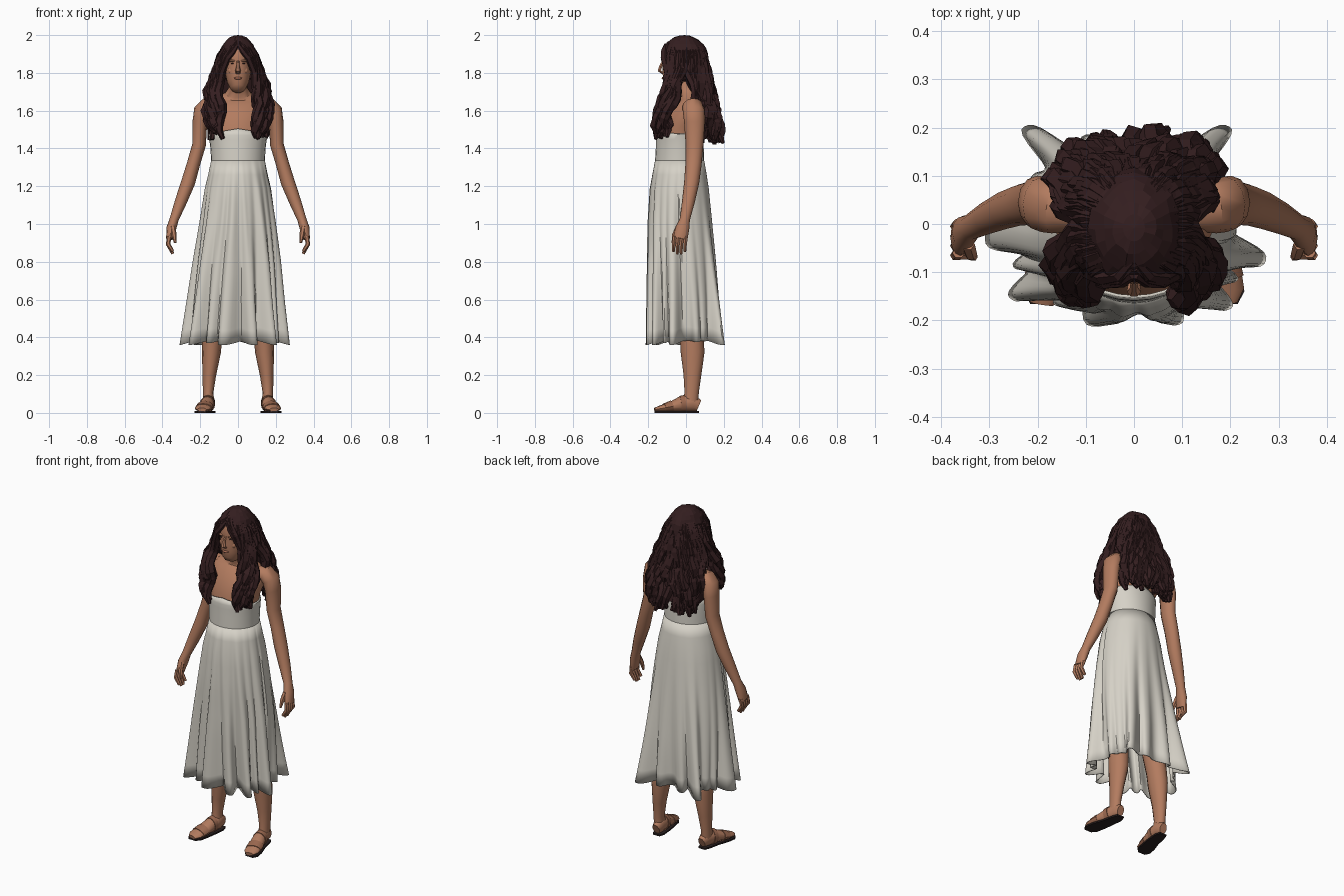
import bpy, bmesh, math, random
from mathutils import Vector, Matrix

if "Cube" in bpy.data.objects:
    bpy.data.objects.remove(bpy.data.objects["Cube"])

random.seed(4)


def material(name, rgb):
    m = bpy.data.materials.new(name)
    m.diffuse_color = (*rgb, 1)
    m.use_nodes = True
    m.node_tree.nodes["Principled BSDF"].inputs["Base Color"].default_value = m.diffuse_color
    return m


SKIN = material("warm skin", (0.45, 0.2, 0.115))
LIP = material("lip", (0.37, 0.14, 0.085))
HAIR = material("dark brown hair", (0.034, 0.013, 0.014))
CLOTH = material("ivory cloth", (0.67, 0.64, 0.57))
LEATHER = material("tan leather", (0.33, 0.14, 0.08))
SOLE = material("dark sole", (0.022, 0.014, 0.014))


def finish(bm, name, mat, angle=42, thick=0, normals=True):
    if normals:
        bmesh.ops.recalc_face_normals(bm, faces=bm.faces)
    me = bpy.data.meshes.new(name)
    bm.to_mesh(me)
    bm.free()
    ob = bpy.data.objects.new(name, me)
    bpy.context.collection.objects.link(ob)
    me.materials.append(mat)
    if thick:
        mod = ob.modifiers.new("thickness", 'SOLIDIFY')
        mod.thickness = thick
    if angle:
        bpy.ops.object.select_all(action='DESELECT')
        ob.select_set(True)
        bpy.context.view_layer.objects.active = ob
        bpy.ops.object.shade_smooth_by_angle(angle=math.radians(angle))
    return ob


def tube(bm, pts, radii, sides=10, ref=(0, 1, 0), caps=True, jitter=0):
    """Loft elliptical rings along a path; radii are (across ref, along ref)."""
    pts = [Vector(p) for p in pts]
    rings = []
    for i, p in enumerate(pts):
        t = (pts[min(i + 1, len(pts) - 1)] - pts[max(i - 1, 0)]).normalized()
        u = Vector(ref).cross(t).normalized()
        v = t.cross(u)
        ring = []
        for k in range(sides):
            a = 2 * math.pi * k / sides
            j = 1 + random.uniform(-jitter, jitter)
            ring.append(bm.verts.new(p + j * (u * radii[i][0] * math.cos(a) + v * radii[i][1] * math.sin(a))))
        rings.append(ring)
    for r0, r1 in zip(rings, rings[1:]):
        for k in range(sides):
            bm.faces.new((r0[k], r0[(k + 1) % sides], r1[(k + 1) % sides], r1[k]))
    if caps:
        bm.faces.new(rings[0])
        bm.faces.new(rings[-1])


def column(bm, rows, **kw):
    """Upright loft from rows of (z, centre y, half width, half depth)."""
    tube(bm, [(0, r[1], r[0]) for r in rows], [(r[2], r[3]) for r in rows], **kw)


def ellipsoid(bm, centre, size, u=10, v=6):
    bmesh.ops.create_uvsphere(bm, u_segments=u, v_segments=v, radius=1,
                              matrix=Matrix.Translation(centre) @ Matrix.Diagonal((*size, 1)))


def lerp_rows(rows, x):
    """Interpolate a table keyed on its first, rising column."""
    for a, b in zip(rows, rows[1:]):
        if x <= b[0]:
            f = (x - a[0]) / (b[0] - a[0])
            return [p + (q - p) * f for p, q in zip(a[1:], b[1:])]
    return list(rows[-1][1:])


# Torso and neck
bm = bmesh.new()
column(bm, [(1.30, -.035, .13, .12), (1.45, -.03, .14, .11), (1.52, -.025, .15, .108), (1.59, .005, .17, .088),
            (1.635, .02, .165, .07), (1.665, .02, .13, .058), (1.69, .01, .07, .052), (1.72, -.005, .05, .05),
            (1.78, -.02, .048, .05)], sides=18)
finish(bm, "torso_and_neck", SKIN)

# Head with nose, brow and cheeks
bm = bmesh.new()
column(bm, [(1.703, -.085, .022, .022), (1.717, -.078, .04, .044), (1.75, -.06, .057, .067), (1.80, -.045, .068, .083),
            (1.835, -.036, .071, .088), (1.86, -.03, .073, .096), (1.92, -.02, .07, .095), (1.965, -.01, .045, .065)],
       sides=20)
tube(bm, [(0, -.120, 1.865), (0, -.134, 1.835), (0, -.141, 1.812), (0, -.122, 1.797)],
     [(.007, .006), (.009, .009), (.015, .011), (.012, .006)], sides=6, ref=(0, 1, 0))
for s in (-1, 1):
    ellipsoid(bm, (s * .03, -.113, 1.864), (.022, .009, .006))
    ellipsoid(bm, (s * .036, -.097, 1.812), (.018, .014, .018))
finish(bm, "head", SKIN)
bm = bmesh.new()
ellipsoid(bm, (0, -.121, 1.772), (.023, .008, .007))
finish(bm, "lips", LIP)
bm = bmesh.new()
for s in (-1, 1):
    ellipsoid(bm, (s * .029, -.1135, 1.85), (.01, .004, .003))
finish(bm, "eyes", HAIR)

# Outline of a foot: y, centre x, half width, centre z, half height
FOOT = [(.068, .152, .022, .038, .032), (.035, .153, .033, .052, .046), (-.03, .163, .037, .046, .04),
        (-.09, .178, .043, .03, .024), (-.14, .187, .042, .022, .016), (-.166, .191, .024, .017, .01)]

for s, side in ((-1, "left"), (1, "right")):
    # Arm and palm
    bm = bmesh.new()
    arm = [(.125, .03, 1.63, .035, .045), (.163, .035, 1.624, .045, .055), (.19, .041, 1.60, .045, .058),
           (.202, .045, 1.54, .039, .055), (.206, .045, 1.42, .036, .047), (.235, .04, 1.32, .035, .043),
           (.264, .03, 1.22, .037, .04), (.302, .013, 1.12, .032, .034), (.338, -.006, 1.025, .024, .027),
           (.352, -.018, .98, .026, .036), (.363, -.03, .922, .018, .038)]
    tube(bm, [(s * p[0], p[1], p[2]) for p in arm], [p[3:] for p in arm], sides=12)
    # Fingers and thumb
    for k in range(4):
        y = -.06 + .02 * k
        tip = .842 + (.014 if k in (0, 3) else 0)
        tube(bm, [(s * .364, y, .935), (s * .37, y - .005, .893), (s * .345, y - .006, tip)],
             [(.013, .0115), (.012, .011), (.008, .008)], sides=6)
    tube(bm, [(s * .345, -.042, .985), (s * .338, -.064, .94), (s * .332, -.07, .9)],
         [(.015, .014), (.013, .012), (.007, .007)], sides=6)
    finish(bm, side + "_arm", SKIN)

    # Leg
    bm = bmesh.new()
    leg = [(.095, -.02, .95, .08, .085), (.12, .0, .6, .06, .065), (.136, .03, .40, .053, .063),
           (.141, .035, .32, .05, .063), (.152, .034, .2, .036, .047), (.158, .03, .11, .028, .038),
           (.156, .025, .05, .03, .04)]
    tube(bm, [(s * p[0], p[1], p[2]) for p in leg], [p[3:] for p in leg], sides=12)
    finish(bm, side + "_leg", SKIN)

    # Foot
    bm = bmesh.new()
    tube(bm, [(s * f[1], f[0], f[3]) for f in FOOT], [(f[4], f[2]) for f in FOOT], sides=12, ref=(1, 0, 0))
    finish(bm, side + "_foot", SKIN)

    # Sandal sole
    bm = bmesh.new()
    edge = [(f[1] + f[2], f[0]) for f in FOOT] + [(f[1] - f[2], f[0]) for f in reversed(FOOT)]
    face = bm.faces.new([bm.verts.new((s * x, y, 0)) for x, y in edge])
    up = bmesh.ops.extrude_face_region(bm, geom=[face])
    bmesh.ops.translate(bm, verts=[g for g in up["geom"] if isinstance(g, bmesh.types.BMVert)], vec=(0, 0, .009))
    finish(bm, side + "_sandal_sole", SOLE)

    # Sandal straps
    bm = bmesh.new()
    table = [(-f[0],) + f[1:] for f in FOOT]
    for y0, y1 in ((-.005, -.03), (-.075, -.115)):
        ends = [(y, *lerp_rows(table, -y)) for y in (y0, y1)]
        tube(bm, [(s * e[1], e[0], e[3]) for e in ends], [(e[4] + .004, e[2] + .003) for e in ends],
             sides=12, ref=(1, 0, 0))
    finish(bm, side + "_sandal_straps", LEATHER)

# Bodice, dipping under the arms
bm = bmesh.new()
column(bm, [(1.30, -.034, .141, .13), (1.33, -.034, .142, .13), (1.40, -.033, .146, .127), (1.45, -.034, .152, .126),
            (1.475, -.036, .156, .123), (1.505, -.036, .152, .118)], sides=28, caps=False)
for v in bm.verts:
    if v.co.z > 1.49:
        v.co.z -= .025 * min(1, abs(v.co.x) / .15)
finish(bm, "bodice", CLOTH, thick=.006)

# Pleated skirt: rounded folds (angle, spread, reach) that deepen toward the hem
SKIRT = [(.36, -.015, .0, .295, .21), (.6, -.01, -.01, .262, .198), (.8, -.004, -.02, .237, .186),
         (1.0, 0, -.031, .206, .174), (1.2, 0, -.036, .174, .156), (1.29, 0, -.034, .15, .139),
         (1.335, 0, -.034, .1425, .1305)]
FOLDS = [(-176, 9, 1), (-158, 6, .85), (-139, 10, 1), (-116, 8, .88), (-97, 8, 1.02), (-77, 7.5, 1.02), (-51, 9, 1.01),
         (-32, 6, .88), (-14, 9, 1), (57, 9, 1.1), (80, 7, .9), (101, 7, .9), (123, 9, 1.1), (14, 7, .82),
         (33, 7, .76), (148, 7, .76), (165, 6, .8)]
bm = bmesh.new()
rows, N = [], 180
for i in range(14):
    t = i / 13
    row = []
    for k in range(N):
        deg = 360 * k / N
        a = math.radians(deg)
        c, n = math.cos(a), math.sin(a)
        base = .72
        reach = max(base + (r - base) * math.exp(-abs(((deg - f + 180) % 360 - 180) / w) ** 3) for f, w, r in FOLDS)
        z = 1.335 - t * (.975 - .08 * max(0, 1 - reach))
        cx, cy, rx, ry = lerp_rows(SKIRT, max(z, .36))
        # The back hangs smooth over the hips before it folds
        grow = min(1, t * 6) * .1 + .9 * t ** 1.4 if n < 0 else t ** 2
        d = 1 + (reach - 1) * grow
        # Fine gathers under the front seam
        if n < 0:
            d -= .02 * n * n * (1 + math.cos(24 * a)) * math.sin(math.pi * min(1, t * 1.6))
        pw = 1 - .28 * t
        row.append(bm.verts.new((cx + d * rx * math.copysign(abs(c) ** pw, c),
                                 cy + d * ry * math.copysign(abs(n) ** pw, n), z)))
    rows.append(row)
for r0, r1 in zip(rows, rows[1:]):
    for k in range(N):
        bm.faces.new((r0[k], r1[k], r1[(k + 1) % N], r0[(k + 1) % N]))
finish(bm, "pleated_skirt", CLOTH, angle=45, thick=.005)

# Hair cap, open over the face
bm = bmesh.new()
ellipsoid(bm, (0, -.008, 1.868), (.102, .126, .132), u=20, v=14)
mid = [(f, f.calc_center_median()) for f in bm.faces]
gone = [f for f, c in mid if c.y < -.045 and c.z < 1.935 - .6 * abs(c.x) and abs(c.x) < .075]
bmesh.ops.delete(bm, geom=gone, context='FACES')
for v in bm.verts:
    if v.co.z < 1.99:
        v.co += Vector([random.uniform(-.004, .004) for _ in range(3)])
finish(bm, "hair_cap", HAIR, angle=0, normals=False)

# Hair mass behind the neck
bm = bmesh.new()
column(bm, [(1.88, .04, .092, .07), (1.78, .055, .118, .075), (1.68, .09, .145, .06), (1.58, .125, .15, .045),
            (1.49, .15, .14, .03)], sides=16, jitter=.08)
finish(bm, "back_hair", HAIR, angle=0)


def around(a, rx, front, back, p=.75):
    """Point on a squarish ring; angle 0 faces the front."""
    s, c = math.sin(a), math.cos(a)
    return rx * abs(s) ** p, -math.copysign(abs(c) ** p, c) * (front if c > 0 else back)


# Swept fringe and wavy locks, parted around the shoulders
bm = bmesh.new()
for s in (-1, 1):
    for k in range(3):
        tube(bm, [(s * .002, -.075 - .015 * k, 1.968 - .009 * k), (s * .028, -.108 - .006 * k, 1.935 - .012 * k),
                  (s * (.062 - .004 * k), -.112 - .003 * k, 1.88), (s * .083, -.098, 1.81), (s * .1, -.09, 1.74)],
             [(.01, .01), (.016, .013), (.018, .018), (.018, .02), (.02, .02)], sides=6, jitter=.1)
    for n in range(44):
        deg = 43 + 137 * n / 43
        low = 24 + (deg - 43) * .95 if deg < 88 else 108 + (deg - 88) * .783
        a, b = math.radians(deg), math.radians(low)
        tight = random.uniform(.87, 1.04)
        end = (1.455 if deg < 88 else 1.435) + random.uniform(-.012, .05)
        path = [(0, *around(a, .03, .07, .04), 1.962), (.1, *around(a, .09, .115, .094), 1.912),
                (.3, *around(a, .116, .11, .114), 1.81),
                (.5, *around(.4 * a + .6 * b, .157 * tight, .122, .13, .65), 1.70),
                (.75, *around(b, .166 * tight, .156 * tight, .16 * tight, .55), 1.58),
                (1, *around(b, .15 * tight, .165 * tight, .182 * tight, .55), end)]
        phase = random.uniform(0, 6.28)
        pts, radii = [], []
        for i in range(15):
            t = i / 14
            x, y, z = lerp_rows(path, t)
            w = .013 * min(1, t * 1.6)
            pts.append((s * (x + w * math.sin(17 * t + phase)), y + w * math.cos(17 * t + phase), z))
            r = .012 + .013 * min(1, t * 2)
            r *= 1 if t < .88 else 1 - 5 * (t - .88)
            radii.append((r, r))
        tube(bm, pts, radii, sides=6, jitter=.2)
finish(bm, "wavy_locks", HAIR, angle=0)
